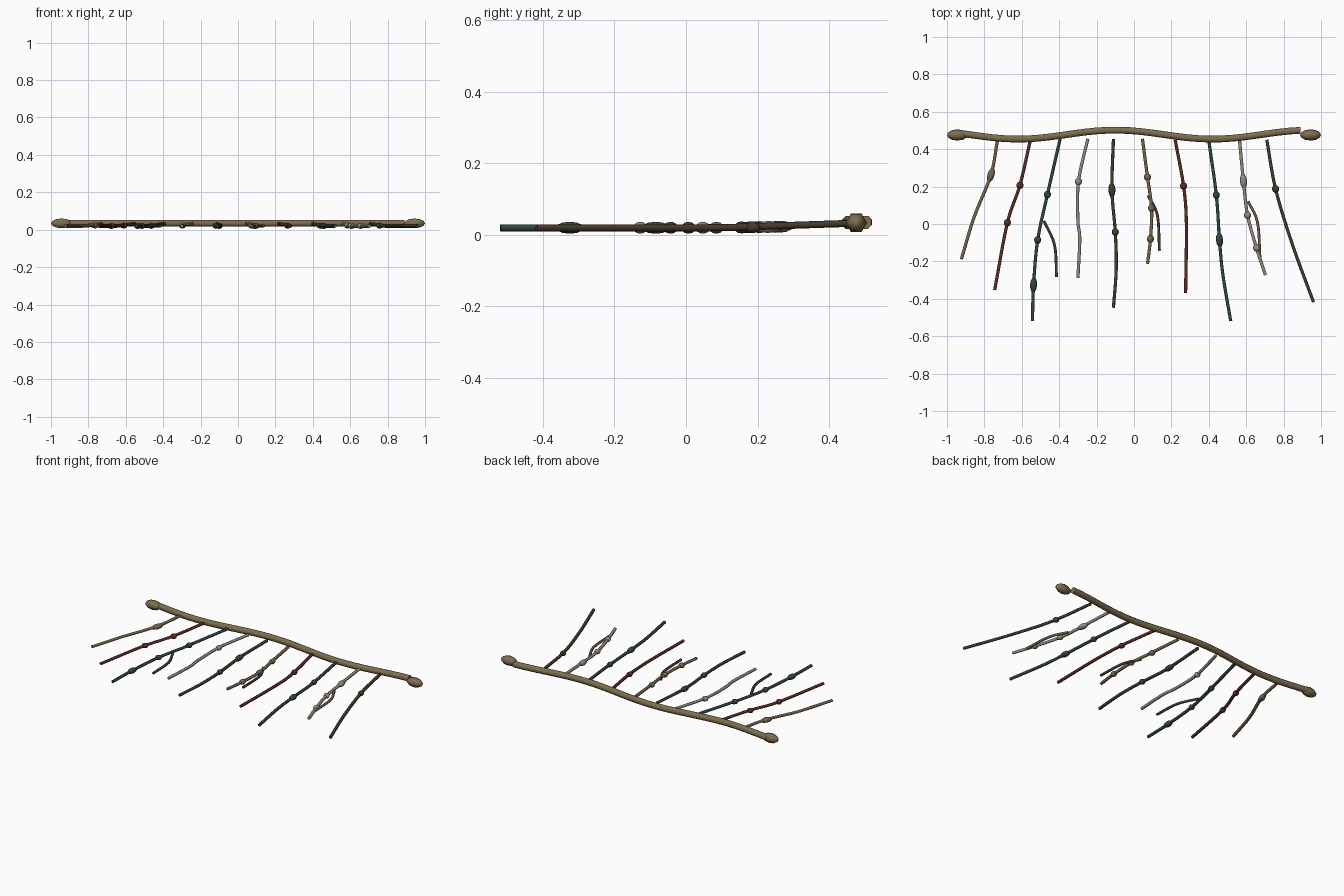
import bpy, bmesh, math
from mathutils import Vector, Matrix

if "Cube" in bpy.data.objects:
    bpy.data.objects.remove(bpy.data.objects["Cube"])

def mat(name, rgb):
    m = bpy.data.materials.new(name)
    m.diffuse_color = (*rgb, 1)
    m.use_nodes = True
    m.node_tree.nodes["Principled BSDF"].inputs["Base Color"].default_value = m.diffuse_color
    return m

MATS = {
    "tan": mat("tan", (0.19, 0.14, 0.07)),
    "main": mat("main", (0.21, 0.155, 0.075)),
    "red": mat("red", (0.12, 0.025, 0.018)),
    "teal": mat("teal", (0.03, 0.065, 0.06)),
    "grey": mat("grey", (0.31, 0.27, 0.22)),
    "dark": mat("dark", (0.06, 0.045, 0.027)),
    "umber": mat("umber", (0.15, 0.115, 0.08)),
}

def smooth_path(pts, n=5):
    """Catmull-Rom samples through the points"""
    p = [Vector(q) for q in pts]
    p = [2 * p[0] - p[1]] + p + [2 * p[-1] - p[-2]]
    out = []
    for i in range(1, len(p) - 2):
        a, b, c, d = p[i - 1:i + 3]
        for k in range(n):
            t = k / n
            out.append(0.5 * (2 * b + (c - a) * t + (2 * a - 5 * b + 4 * c - d) * t * t
                              + (3 * b - a - 3 * c + d) * t ** 3))
    return out + [p[-2]]

def add_tube(bm, path, r, sides):
    rings = []
    for i, c in enumerate(path):
        t = (path[min(i + 1, len(path) - 1)] - path[max(i - 1, 0)]).normalized()
        u = t.cross(Vector((0, 0, 1))).normalized()
        v = u.cross(t)
        rings.append([bm.verts.new(c + r * (u * math.cos(a) + v * math.sin(a)))
                      for a in (math.tau * (k + 0.5) / sides for k in range(sides))])
    for A, B in zip(rings, rings[1:]):
        for k in range(sides):
            j = (k + 1) % sides
            bm.faces.new((A[k], A[j], B[j], B[k]))
    bm.faces.new(rings[0])
    bm.faces.new(rings[-1])

def add_knot(bm, c, axis, r, half, sides=8, rings=6, flat=0.88):
    axis = axis.normalized()
    u = axis.cross(Vector((0, 0, 1))).normalized()
    v = u.cross(axis)
    M = Matrix((v, -u, axis)).transposed().to_4x4()
    M = Matrix.Translation(c) @ M @ Matrix.Diagonal((r * flat, r, half, 1))
    bmesh.ops.create_uvsphere(bm, u_segments=sides, v_segments=rings, radius=1, matrix=M)

def finish(bm, name, m, angle=65):
    bmesh.ops.recalc_face_normals(bm, faces=bm.faces)
    me = bpy.data.meshes.new(name)
    bm.to_mesh(me)
    bm.free()
    me.materials.append(MATS[m])
    ob = bpy.data.objects.new(name, me)
    bpy.context.collection.objects.link(ob)
    bpy.ops.object.select_all(action='DESELECT')
    ob.select_set(True)
    bpy.context.view_layer.objects.active = ob
    bpy.ops.object.shade_smooth_by_angle(angle=math.radians(angle))

# main cord: gentle wave
bm = bmesh.new()
wave = [Vector((x, 0.478 + 0.024 * math.cos(math.tau * (x + 0.1) / 1.04), 0.035))
        for x in (-0.93 + 1.82 * i / 30 for i in range(31))]
add_tube(bm, wave, 0.0195, 8)
finish(bm, "main_cord", "main")

# end knobs: blunt six-sided
for s, n in ((-1, "left"), (1, "right")):
    bm = bmesh.new()
    add_knot(bm, Vector((s * 0.944, 0.476, 0.034)), Vector((1, 0, 0)), 0.03, 0.056, 6, 6, 1)
    finish(bm, "end_knob_" + n, "main")

# pendant cords: colour, path points (x, y), knots (x, y, long?)
PENDANTS = [
    ("tan", [(-.73, .45), (-.765, .262), (-.855, .037), (-.923, -.188)], [(-.765, .262, 1)]),
    ("red", [(-.555, .445), (-.61, .207), (-.677, .007), (-.745, -.353)],
     [(-.61, .207, 0), (-.677, .007, 0)]),
    ("teal", [(-.395, .455), (-.463, .157), (-.515, -.085), (-.537, -.325), (-.543, -.519)],
     [(-.463, .157, 0), (-.515, -.085, 0), (-.537, -.325, 1)]),
    ("grey", [(-.247, .455), (-.297, .227), (-.3, .02), (-.29, -.08), (-.3, -.288)],
     [(-.297, .227, 0)]),
    ("dark", [(-.11, .455), (-.118, .182), (-.1, -.043), (-.095, -.24), (-.11, -.448)],
     [(-.118, .182, 1), (-.1, -.043, 0)]),
    ("tan", [(.045, .455), (.072, .251), (.094, .085), (.088, -.08), (.072, -.213)],
     [(.072, .251, 0), (.094, .085, 0), (.088, -.08, 0)]),
    ("red", [(.22, .45), (.265, .203), (.28, 0), (.276, -.368)], [(.265, .203, 0)]),
    ("teal", [(.4, .445), (.44, .155), (.457, -.085), (.475, -.27), (.517, -.519)],
     [(.44, .155, 0), (.457, -.085, 1)]),
    ("grey", [(.564, .45), (.585, .23), (.607, .047), (.655, -.128), (.703, -.273)],
     [(.585, .23, 1), (.607, .047, 0), (.655, -.128, 0)]),
    ("dark", [(.71, .45), (.757, .187), (.847, -.11), (.96, -.418)], [(.757, .187, 0)]),
]
Z = 0.02
for i, (col, pts, knots) in enumerate(PENDANTS):
    bm = bmesh.new()
    path = smooth_path([(x, y, Z) for x, y in pts])
    for p in path:                       # rise to meet the main cord
        p.z += 0.012 * max(0, (p.y - 0.1) / 0.35)
    add_tube(bm, path, 0.0098, 6)
    for x, y, long in knots:
        k = min(range(len(path)), key=lambda j: (path[j].xy - Vector((x, y))).length)
        axis = path[min(k + 1, len(path) - 1)] - path[max(k - 1, 0)]
        c = Vector((path[k].x, path[k].y, (path[k].z + Z) / 2))
        add_knot(bm, c, axis, 0.019, 0.04 if long else 0.021)
    finish(bm, f"pendant_cord_{i + 1}", col)

# thin subsidiary cords
SUBS = [
    ("dark", [(-.482, .017), (-.425, -.112), (-.414, -.283)]),
    ("dark", [(.075, .152), (.125, .047), (.136, -.143)]),
    ("umber", [(.61, .122), (.66, .01), (.674, -.183)]),
]
for i, (col, pts) in enumerate(SUBS):
    bm = bmesh.new()
    add_tube(bm, smooth_path([(x, y, Z) for x, y in pts]), 0.0085, 6)
    finish(bm, f"subsidiary_cord_{i + 1}", col)
